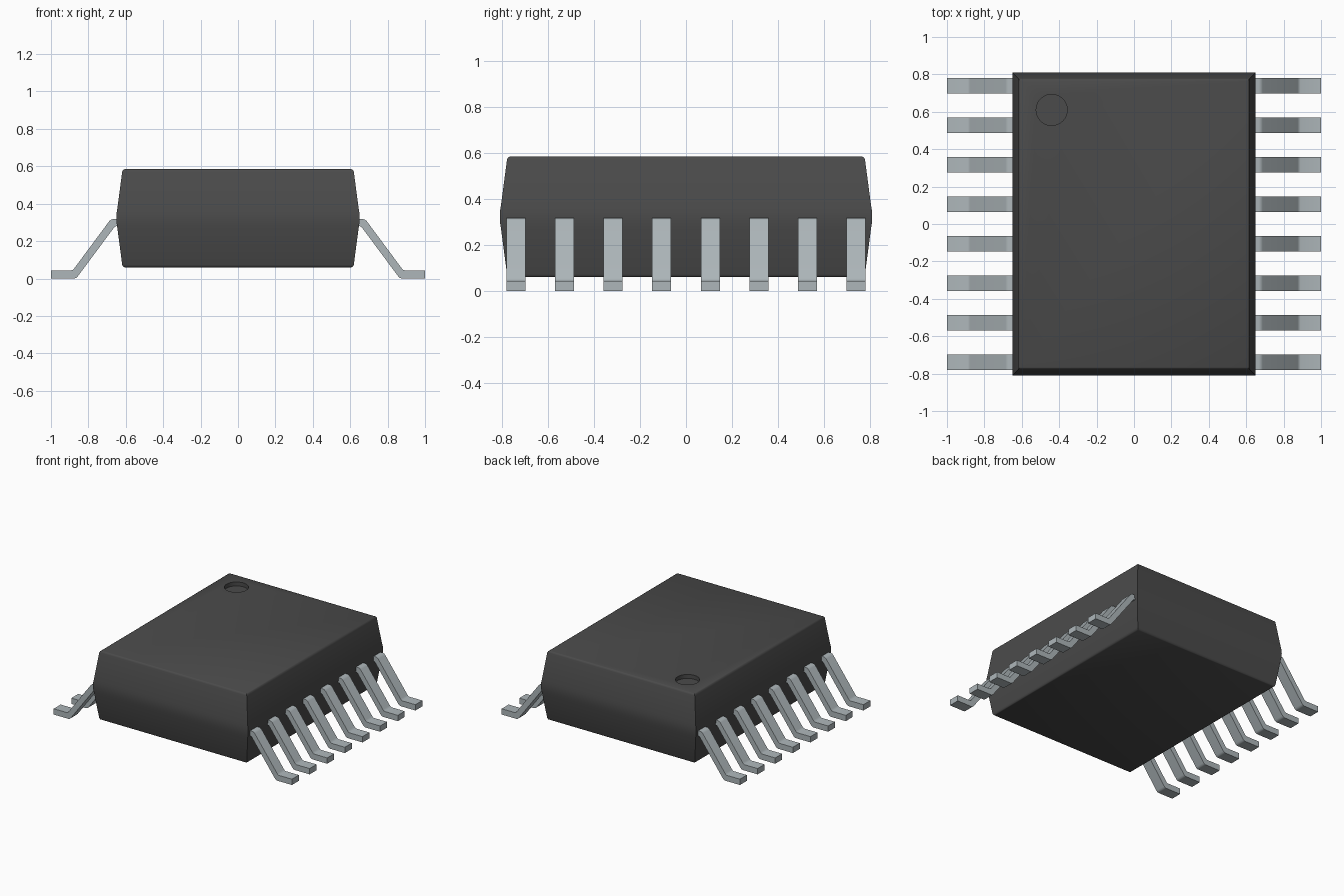
import bpy, bmesh, math

cube = bpy.data.objects.get("Cube")
if cube:
    bpy.data.objects.remove(cube, do_unlink=True)


def material(name, color):
    m = bpy.data.materials.new(name)
    m.use_nodes = True
    m.diffuse_color = color
    m.node_tree.nodes["Principled BSDF"].inputs["Base Color"].default_value = color
    return m


def make_object(name, bm, mat):
    bmesh.ops.recalc_face_normals(bm, faces=bm.faces)
    mesh = bpy.data.meshes.new(name)
    bm.to_mesh(mesh)
    bm.free()
    mesh.materials.append(mat)
    obj = bpy.data.objects.new(name, mesh)
    bpy.context.collection.objects.link(obj)
    return obj


def smooth(obj, angle):
    bpy.ops.object.select_all(action="DESELECT")
    obj.select_set(True)
    bpy.context.view_layer.objects.active = obj
    bpy.ops.object.shade_smooth_by_angle(angle=math.radians(angle))


plastic = material("dark plastic", (0.07, 0.07, 0.07, 1))
metal = material("tinned metal", (0.42, 0.47, 0.49, 1))

# Package body: stacked rectangles, tapered to both ends with a rounded waist
HALF_X, HALF_Y, TOP = 0.65, 0.81, 0.585
levels = [(0.06, 0.044), (0.064, 0.036), (0.073, 0.031), (0.27, 0.005),
          (0.295, 0.001), (0.323, 0), (0.35, 0.001), (0.375, 0.005),
          (0.572, 0.031), (0.581, 0.036), (TOP, 0.044)]
bm = bmesh.new()
rings = []
for z, inset in levels:
    x, y = HALF_X - inset, HALF_Y - inset
    rings.append([bm.verts.new(p) for p in
                  ((-x, -y, z), (x, -y, z), (x, y, z), (-x, y, z))])
for low, high in zip(rings, rings[1:]):
    for i in range(4):
        j = (i + 1) % 4
        bm.faces.new((low[i], low[j], high[j], high[i]))
bm.faces.new(rings[0])
bm.faces.new(rings[-1])
body = make_object("package_body", bm, plastic)

# Round recess marking the first pin
bpy.ops.mesh.primitive_cylinder_add(vertices=48, radius=0.083, depth=0.06,
                                    location=(-0.44, 0.61, TOP))
cutter = bpy.context.object
cutter.name = "recess_cutter"
cutter.data.materials.append(plastic)
cutter.hide_render = True
cut = body.modifiers.new("pin one recess", "BOOLEAN")
cut.object = cutter
cut.operation = "DIFFERENCE"
cut.solver = "EXACT"
bpy.context.view_layer.objects.active = body
bpy.ops.object.modifier_apply(modifier=cut.name)
bpy.data.objects.remove(cutter, do_unlink=True)
smooth(body, 35)

# Gull-wing pins: a bent strip profile extruded across its width
PIN_WIDTH, PITCH, PINS = 0.083, 0.2114, 8
profile = [(0.60, 0.318), (0.668, 0.318), (0.679, 0.315), (0.688, 0.307),
           (0.875, 0.055), (0.882, 0.047), (0.89, 0.044), (1.0, 0.044),
           (1.0, 0), (0.876, 0), (0.866, 0.003), (0.857, 0.011),
           (0.664, 0.271), (0.657, 0.278), (0.65, 0.28), (0.60, 0.28)]


def pin(name, side, y):
    bm = bmesh.new()
    face = bm.faces.new([bm.verts.new((side * x, y - PIN_WIDTH / 2, z))
                         for x, z in profile])
    ext = bmesh.ops.extrude_face_region(bm, geom=[face])
    verts = [g for g in ext["geom"] if isinstance(g, bmesh.types.BMVert)]
    bmesh.ops.translate(bm, verts=verts, vec=(0, PIN_WIDTH, 0))
    smooth(make_object(name, bm, metal), 35)


for side, label in ((1, "left"), (-1, "right")):
    for n in range(PINS):
        pin(f"{label}_pin_{n + 1}", side, (n - (PINS - 1) / 2) * PITCH)
